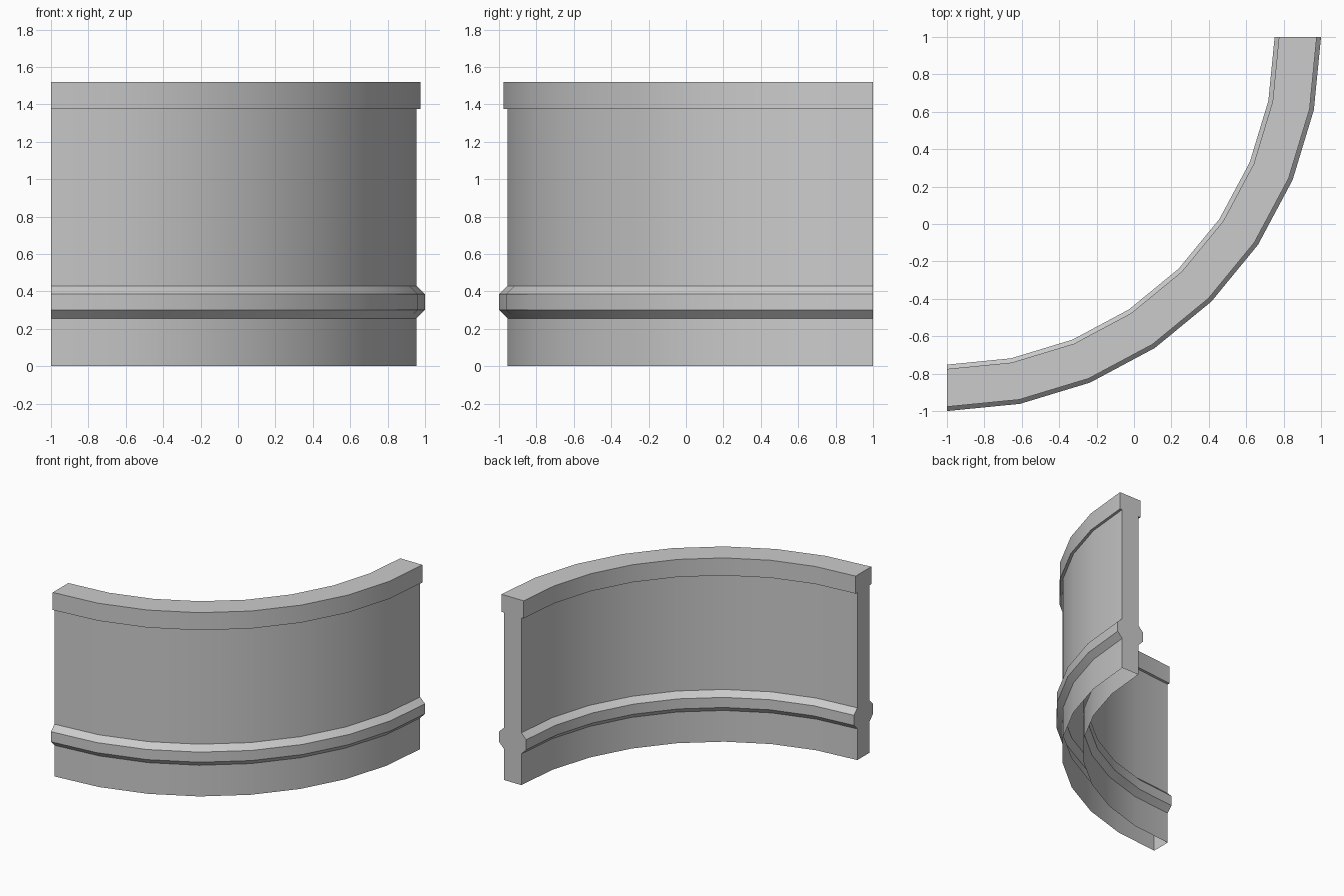
import bpy, bmesh
from math import sin, cos, pi

if "Cube" in bpy.data.objects:
    bpy.data.objects.remove(bpy.data.objects["Cube"])

SEGMENTS = 8            # quarter circle
CX, CY = -1.0, 1.0      # centre of the curve
MID = 1.876             # radius of the wall's centre line

# Half cross-section: (half thickness, height): wall, bevelled band, coping
half = [(0.079, 0), (0.079, 0.256), (0.124, 0.302), (0.124, 0.385),
        (0.079, 0.429), (0.079, 1.376), (0.101, 1.376), (0.101, 1.52)]
profile = [(MID + t, z) for t, z in half] + [(MID - t, z) for t, z in reversed(half)]

# Sweep the cross-section around the quarter circle
bm = bmesh.new()
rings = []
for i in range(SEGMENTS + 1):
    a = i * pi / 2 / SEGMENTS
    rings.append([bm.verts.new((CX + r * sin(a), CY - r * cos(a), z)) for r, z in profile])

# Skin the sides and top; the underside stays open
for a, b in zip(rings, rings[1:]):
    for j in range(len(profile) - 1):
        bm.faces.new((a[j], b[j], b[j + 1], a[j + 1]))

# Flat end faces
bm.faces.new(rings[0])
bm.faces.new(list(reversed(rings[-1])))

mesh = bpy.data.meshes.new("curved_wall")
bm.to_mesh(mesh)
bm.free()
wall = bpy.data.objects.new("curved_wall", mesh)
bpy.context.collection.objects.link(wall)

# Smooth along the curve, sharp at the mouldings
bpy.context.view_layer.objects.active = wall
wall.select_set(True)
bpy.ops.object.shade_smooth_by_angle(angle=pi / 6)
